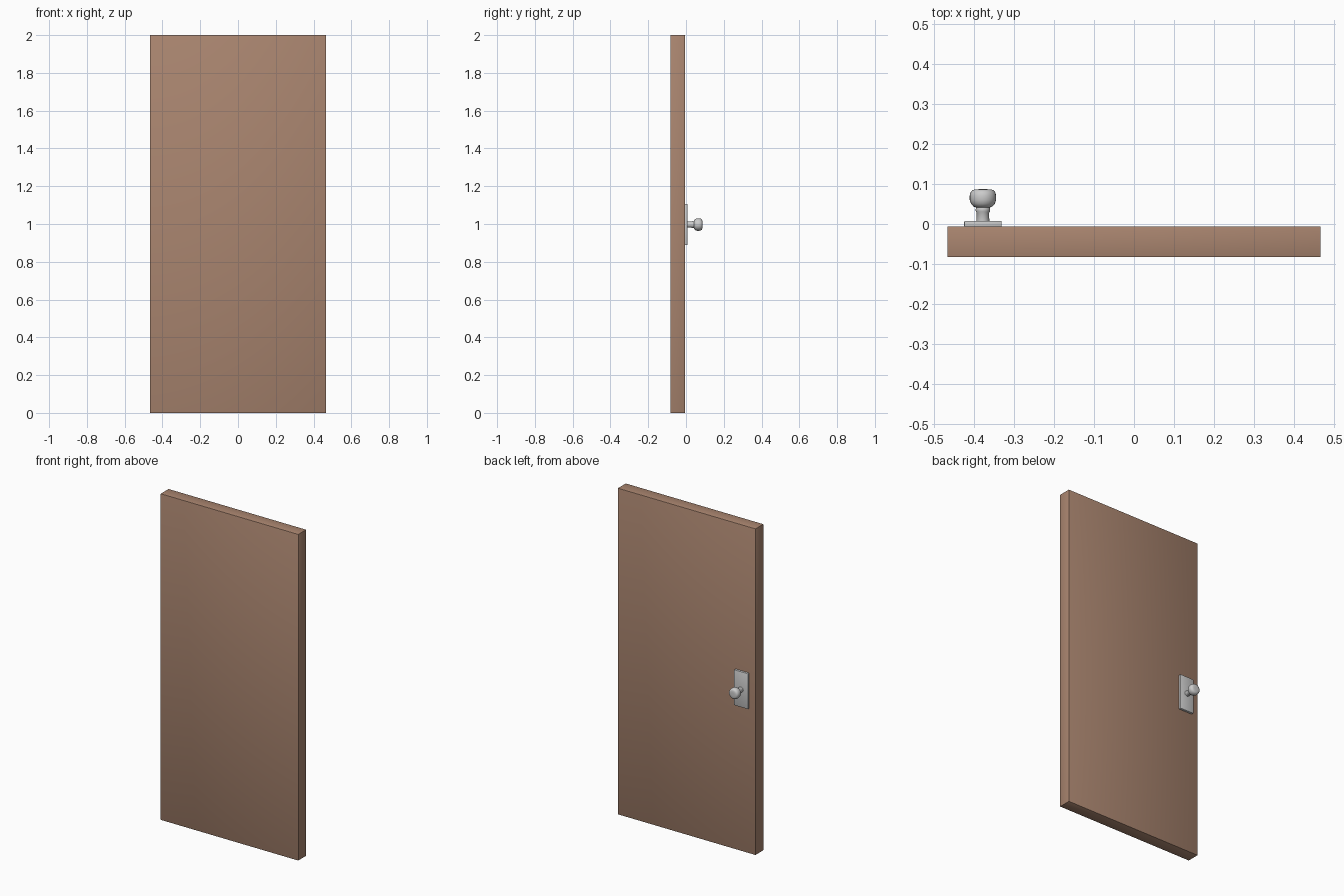
import bpy, bmesh, math
from mathutils import Matrix

if "Cube" in bpy.data.objects:
    bpy.data.objects.remove(bpy.data.objects["Cube"])


def material(name, color):
    m = bpy.data.materials.new(name)
    m.diffuse_color = color
    m.use_nodes = True
    m.node_tree.nodes["Principled BSDF"].inputs["Base Color"].default_value = m.diffuse_color
    return m


def finish(name, bm, mat=None):
    bmesh.ops.recalc_face_normals(bm, faces=bm.faces)
    me = bpy.data.meshes.new(name)
    bm.to_mesh(me)
    bm.free()
    ob = bpy.data.objects.new(name, me)
    bpy.context.collection.objects.link(ob)
    if mat:
        me.materials.append(mat)
    bpy.context.view_layer.objects.active = ob
    ob.select_set(True)
    bpy.ops.object.shade_smooth_by_angle(angle=math.radians(40))
    ob.select_set(False)
    return ob


def box(name, lo, hi, bevel, mat=None):
    bm = bmesh.new()
    bmesh.ops.create_cube(bm, size=1)
    for v in bm.verts:
        v.co = [l if c < 0 else h for c, l, h in zip(v.co, lo, hi)]
    bmesh.ops.bevel(bm, geom=bm.edges[:], offset=bevel, segments=2,
                    profile=0.5, affect='EDGES')
    return finish(name, bm, mat)


def lathe_y(name, profile, x, z, sides=24):
    """Revolve (radius, y) points about a line parallel to y."""
    bm = bmesh.new()
    rings = []
    for r, y in profile:
        rings.append([bm.verts.new((x + r * math.cos(2 * math.pi * i / sides), y,
                                    z + r * math.sin(2 * math.pi * i / sides)))
                      for i in range(sides)])
    for a, b in zip(rings, rings[1:]):
        for i in range(sides):
            j = (i + 1) % sides
            bm.faces.new((a[i], a[j], b[j], b[i]))
    bm.faces.new(rings[0])
    bm.faces.new(rings[-1])
    return finish(name, bm)


wood = material("wood", (0.40, 0.235, 0.16, 1))
KX, KZ = -0.378, 0.997

# Door slab
box("door_panel", (-0.467, -0.083, 0), (0.467, -0.006, 2), 0.002, wood)

# Backing plate
box("knob_plate", (KX - 0.047, -0.008, 0.888), (KX + 0.047, 0.008, 1.106), 0.003)

# Neck with a slight collar
lathe_y("knob_neck", [(0.016, 0.006), (0.0155, 0.028), (0.018, 0.032),
                      (0.018, 0.038), (0.016, 0.044)], KX, KZ)

# Rounded knob with a flattened face
lathe_y("knob", [(0.016, 0.041), (0.024, 0.044), (0.030, 0.051), (0.033, 0.060),
                 (0.033, 0.071), (0.031, 0.079), (0.027, 0.084), (0.021, 0.0865),
                 (0.010, 0.087)], KX, KZ)
